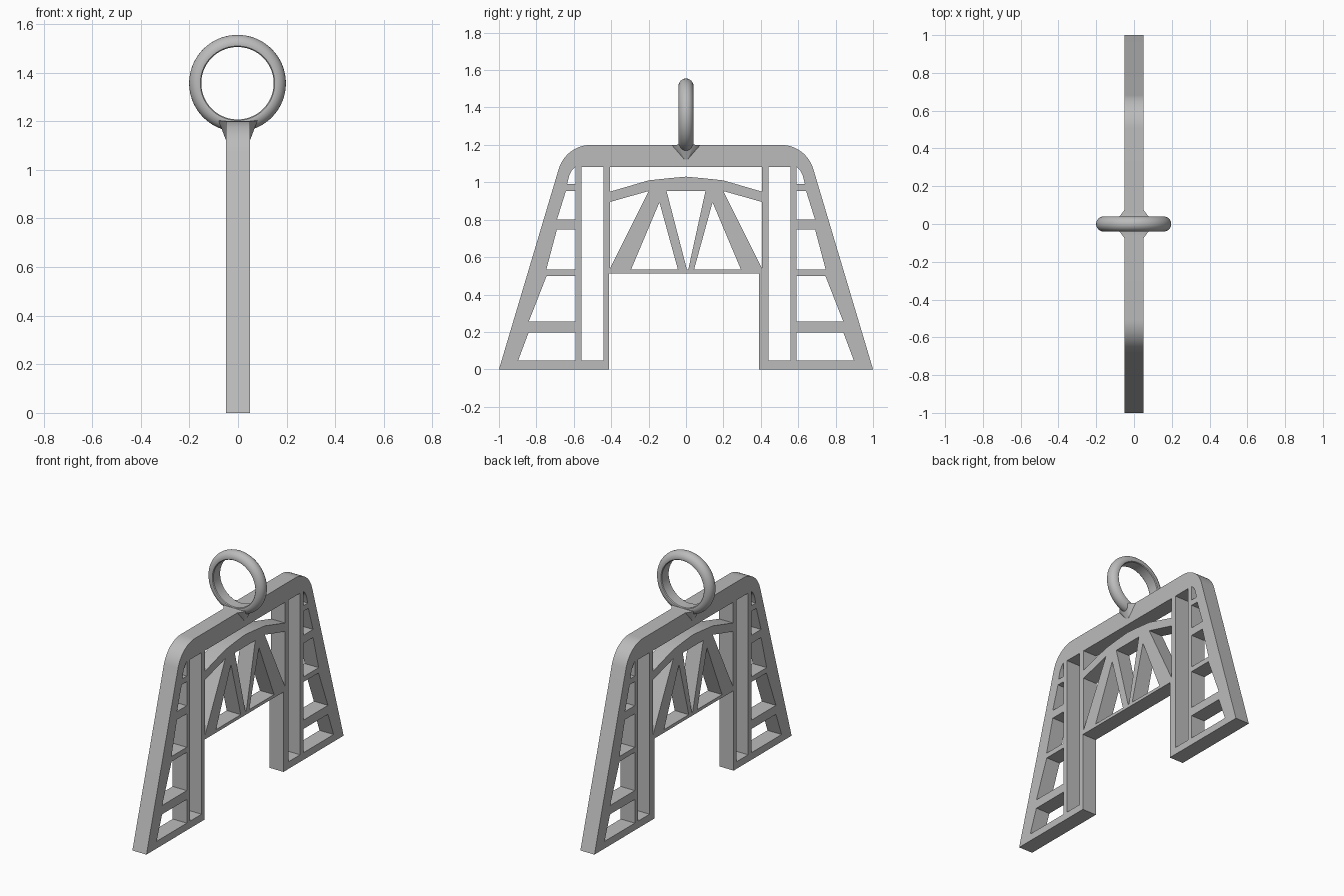
import bpy, bmesh, math
from mathutils import Matrix, Vector

cube = bpy.data.objects.get("Cube")
if cube:
    bpy.data.objects.remove(cube)

grey = bpy.data.materials.new("plain_grey")
grey.use_nodes = True
colour = (0.5, 0.5, 0.5, 1)
grey.diffuse_color = colour
grey.node_tree.nodes["Principled BSDF"].inputs["Base Color"].default_value = colour


def finish(obj, angle=35):
    bpy.ops.object.select_all(action='DESELECT')
    obj.select_set(True)
    bpy.context.view_layer.objects.active = obj
    bpy.ops.object.shade_smooth_by_angle(angle=math.radians(angle))


def bmesh_object(name, bm):
    bmesh.ops.recalc_face_normals(bm, faces=bm.faces)
    mesh = bpy.data.meshes.new(name)
    bm.to_mesh(mesh)
    bm.free()
    mesh.materials.append(grey)
    obj = bpy.data.objects.new(name, mesh)
    bpy.context.collection.objects.link(obj)
    finish(obj)
    return obj


def mirror(points):
    return [(-y, z) for y, z in reversed(points)]


def cut_plate(name, loops, half_thickness):
    """Extrude an outline with holes, standing in the y-z plane."""
    curve = bpy.data.curves.new(name, 'CURVE')
    curve.dimensions = '2D'
    curve.fill_mode = 'BOTH'
    curve.extrude = half_thickness
    for loop in loops:
        spline = curve.splines.new('POLY')
        spline.points.add(len(loop) - 1)
        for point, (y, z) in zip(spline.points, loop):
            point.co = (y, z, 0, 1)
        spline.use_cyclic_u = True
    source = bpy.data.objects.new(name + "_curve", curve)
    bpy.context.collection.objects.link(source)
    graph = bpy.context.evaluated_depsgraph_get()
    mesh = bpy.data.meshes.new_from_object(source.evaluated_get(graph))
    bpy.data.objects.remove(source)
    bm = bmesh.new()
    bm.from_mesh(mesh)
    bpy.data.meshes.remove(mesh)
    bmesh.ops.remove_doubles(bm, verts=bm.verts, dist=0.0002)
    # local x, y, z become world y, z, x
    bm.transform(Matrix(((0, 0, 1, 0), (1, 0, 0, 0), (0, 1, 0, 0), (0, 0, 0, 1))))
    return bmesh_object(name, bm)


# Outer outline: sloping legs, rounded shoulders, square doorway
shoulder = []
for i in range(13):
    a = math.radians(163.3 - 73.3 * i / 12)
    shoulder.append((-0.508 + 0.18 * math.cos(a), 1.02 + 0.18 * math.sin(a)))
left_side = [(-1, 0)] + shoulder
doorway = [(0.39, 0), (0.39, 0.513), (-0.412, 0.513), (-0.412, 0)]
outline = left_side + mirror(left_side) + doorway

# Holes of one half: ladder openings, tall slot and truss triangles
post = -0.591
half_holes = [
    [(-0.898, 0.046), (-0.841, 0.198), (post, 0.198), (post, 0.046)],
    [(-0.841, 0.255), (-0.745, 0.5), (post, 0.5), (post, 0.255)],
    [(-0.747, 0.533), (-0.69, 0.748), (post, 0.748), (post, 0.533)],
    [(-0.69, 0.8), (-0.642, 0.954), (post, 0.954), (post, 0.8)],
    [(-0.636, 0.99), (-0.623, 1.04), (-0.608, 1.067), (post, 1.083), (post, 0.99)],
    [(-0.558, 0.046), (-0.558, 1.083), (-0.441, 1.083), (-0.441, 0.046)],
    [(-0.406, 0.54), (-0.406, 0.895), (-0.2, 0.953)],
    [(-0.294, 0.533), (-0.142, 0.893), (-0.043, 0.533)],
]
middle_v = [(-0.104, 0.953), (0.104, 0.953), (0.012, 0.533), (0.005, 0.533)]
arch = [(-0.406, 0.95), (-0.2, 1.01), (-0.1, 1.021), (0, 1.03)]
above_arch = arch + mirror(arch)[1:] + [(0.406, 1.083), (-0.406, 1.083)]

loops = [outline, middle_v, above_arch]
for hole in half_holes:
    loops += [hole, mirror(hole)]
cut_plate("bridge_frame", loops, 0.05)

# Hanging ring: flat inside, rounded outside
section = [Vector((0.149, 0, 0.034)), Vector((0.153, 0, 0.039))]
for i in range(13):
    a = math.pi / 2 - math.pi * i / 12
    section.append(Vector((0.159 + 0.04 * math.cos(a), 0, 0.04 * math.sin(a))))
section += [Vector((0.153, 0, -0.039)), Vector((0.149, 0, -0.034))]
bm = bmesh.new()
steps = 72
rings = []
for s in range(steps):
    turn = Matrix.Rotation(2 * math.pi * s / steps, 3, 'Z')
    rings.append([bm.verts.new(turn @ p) for p in section])
for s in range(steps):
    a, b = rings[s], rings[(s + 1) % steps]
    for i in range(len(section)):
        j = (i + 1) % len(section)
        bm.faces.new((a[i], a[j], b[j], b[i]))
bm.transform(Matrix.Translation((-0.002, 0, 1.356)) @ Matrix.Rotation(math.pi / 2, 4, 'X'))
bmesh_object("hanging_ring", bm)

# Flared webs blending the ring into the top bar
bm = bmesh.new()
for z, wide, deep in ((1.202, 0.08, 0.036), (1.198, 0.05, 0.075),
                      (1.165, 0.066, 0.03), (1.12, 0.049, 0.008)):
    for sx in (-1, 1):
        for sy in (-1, 1):
            bm.verts.new((sx * wide, sy * deep, z))
hull = bmesh.ops.convex_hull(bm, input=bm.verts)
loose = {v for v in hull["geom_interior"] if isinstance(v, bmesh.types.BMVert)}
bmesh.ops.delete(bm, geom=list(loose), context='VERTS')
bmesh_object("ring_base", bm)
